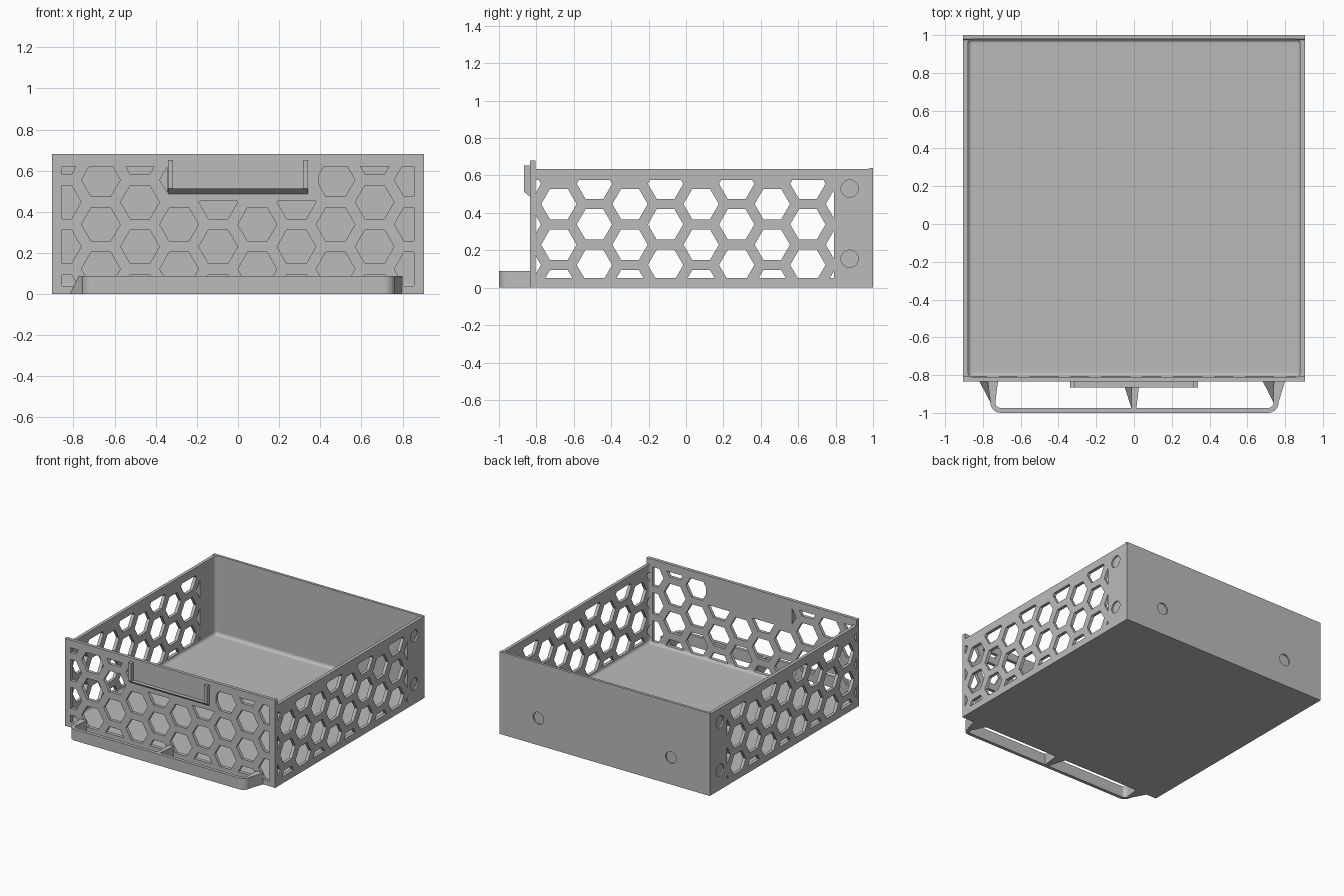
import bpy, bmesh, math
from mathutils import Vector

cube = bpy.data.objects.get("Cube")
if cube:
    bpy.data.objects.remove(cube, do_unlink=True)

grey = bpy.data.materials.new("plain_grey")
grey.use_nodes = True
grey.diffuse_color = (0.5, 0.5, 0.5, 1)
grey.node_tree.nodes["Principled BSDF"].inputs["Base Color"].default_value = (0.5, 0.5, 0.5, 1)


def finish(name, bm):
    bmesh.ops.recalc_face_normals(bm, faces=bm.faces)
    mesh = bpy.data.meshes.new(name)
    bm.to_mesh(mesh)
    bm.free()
    mesh.materials.append(grey)
    obj = bpy.data.objects.new(name, mesh)
    bpy.context.collection.objects.link(obj)
    return obj


def loft(bm, start, end):
    """Closed solid between two matching outlines."""
    a = [bm.verts.new(p) for p in start]
    b = [bm.verts.new(p) for p in end]
    bm.faces.new(a)
    bm.faces.new(b[::-1])
    for i in range(len(a)):
        j = (i + 1) % len(a)
        bm.faces.new((a[i], b[i], b[j], a[j]))


def extrude_x(bm, profile, x0, x1):
    loft(bm, [(x0, y, z) for y, z in profile], [(x1, y, z) for y, z in profile])


def extrude_y(bm, profile, y0, y1):
    loft(bm, [(x, y0, z) for x, z in profile], [(x, y1, z) for x, z in profile])


def clip(poly, axis, limit, sign):
    """Keep the part of a convex outline where sign * (p[axis] - limit) <= 0."""
    out = []
    for i, p in enumerate(poly):
        q = poly[(i + 1) % len(poly)]
        dp, dq = sign * (p[axis] - limit), sign * (q[axis] - limit)
        if dp <= 0:
            out.append(p)
        if dp * dq < 0:
            t = dp / (dp - dq)
            out.append((p[0] + t * (q[0] - p[0]), p[1] + t * (q[1] - p[1])))
    return out


def polygon(u, v, radius, sides):
    return [(u + radius * math.cos(math.tau * k / sides),
             v + radius * math.sin(math.tau * k / sides)) for k in range(sides)]


def honeycomb(first, low_start, lo, hi, bottom, top):
    """Staggered columns of hexagons trimmed to a rectangle."""
    cells = []
    for i in range(10):
        for k in range(4):
            z = 0.013 + 0.217 * k + (0 if (i % 2 == 0) == low_start else 0.1085)
            u = first + 0.1902 * i
            poly = polygon(u, z, 0.0945, 6)
            for axis, limit, sign in ((0, lo, -1), (0, hi, 1), (1, bottom, -1), (1, top, 1)):
                poly = clip(poly, axis, limit, sign)
            if len(poly) > 2:
                cells.append((u, z, poly))
    return cells


def cut(target, cutter):
    cutter.hide_render = True
    mod = target.modifiers.new("cut", "BOOLEAN")
    mod.operation = "DIFFERENCE"
    mod.solver = "EXACT"
    mod.object = cutter
    bpy.context.view_layer.objects.active = target
    bpy.ops.object.modifier_apply(modifier=mod.name)
    bpy.data.objects.remove(cutter, do_unlink=True)


# Drawer body with a taller front panel
bm = bmesh.new()
extrude_x(bm, [(-0.835, 0), (1, 0), (1, 0.64), (0.98, 0.64), (0.975, 0.635),
               (-0.805, 0.635), (-0.805, 0.68), (-0.835, 0.68)], -0.905, 0.905)
body = finish("drawer_body", bm)

# Inner cavity with rounded floor and corners
bm = bmesh.new()
bmesh.ops.create_cube(bm, size=1)
for v in bm.verts:
    v.co = Vector((v.co.x * 1.76, 0.085 + v.co.y * 1.79, 0.025 if v.co.z < 0 else 1))
edges = [e for e in bm.edges if min(v.co.z for v in e.verts) < 0.5]
bmesh.ops.bevel(bm, geom=edges, offset=0.025, segments=5, profile=0.5, affect="EDGES")
cut(body, finish("cavity_cutter", bm))

# Honeycomb openings in both side walls
for side in (-1, 1):
    bm = bmesh.new()
    for u, z, poly in honeycomb(-0.87, False, -0.805, 0.79, 0.053, 0.575):
        extrude_x(bm, poly, side * 0.86, side * 0.95)
    cut(body, finish("side_hole_cutter", bm))

# Honeycomb openings in the front, leaving a solid patch behind the label holder
bm = bmesh.new()
for u, z, poly in honeycomb(-0.857, True, -0.855, 0.855, 0.04, 0.62):
    if z > 0.5:
        pieces = [clip(poly, 0, -0.345, 1), clip(poly, 0, 0.395, -1)]
    elif abs(u) < 0.36:
        pieces = [clip(poly, 1, 0.452, 1)]
    else:
        pieces = [poly]
    for piece in pieces:
        if len(piece) > 2:
            extrude_y(bm, piece, -0.9, -0.79)
cut(body, finish("front_hole_cutter", bm))

# Shallow round recesses on the sides and back
bm = bmesh.new()
for side in (-1, 1):
    for z in (0.155, 0.53):
        extrude_x(bm, polygon(0.875, z, 0.046, 32), side * 0.893, side * 0.95)
    extrude_y(bm, polygon(side * 0.57, 0.21, 0.046, 32), 0.988, 1.05)
cut(body, finish("recess_cutter", bm))

# Label holder: two uprights and a wedge ledge
bm = bmesh.new()
for x in (-0.34, 0.315):
    extrude_x(bm, [(-0.83, 0.483), (-0.865, 0.512), (-0.865, 0.652), (-0.83, 0.652)], x, x + 0.025)
extrude_x(bm, [(-0.83, 0.483), (-0.865, 0.512), (-0.83, 0.512)], -0.32, 0.32)
finish("label_holder", bm)

# Pull rail with rounded ends
RAIL_TOP = 0.088


def rail_edge(radius):
    pts = []
    for cx, start in ((-0.705, 180), (0.71, 270)):
        for k in range(7):
            a = math.radians(start + 15 * k)
            pts.append((cx + radius * math.cos(a), -0.945 + radius * math.sin(a)))
    return pts


outline = rail_edge(0.055) + rail_edge(0.029)[::-1]
bm = bmesh.new()
loft(bm, [(x, y, 0) for x, y in outline], [(x, y, RAIL_TOP) for x, y in outline])
finish("pull_rail", bm)

# Flared supports joining the rail to the front panel
bm = bmesh.new()
for foot, shoulder, right, tip_left, tip_right, tip_y in (
        (-0.82, -0.775, -0.72, -0.76, -0.734, -0.945),
        (-0.06, -0.015, 0.03, -0.012, 0.012, -0.98),
        (0.68, 0.74, 0.80, 0.739, 0.765, -0.945)):
    tips = [(tip_right, tip_y), (tip_left, tip_y)]
    low = [(foot, -0.83), (right, -0.83)] + tips
    high = [(shoulder, -0.83), (right, -0.83)] + tips
    loft(bm, [(x, y, 0) for x, y in low], [(x, y, RAIL_TOP) for x, y in high])
finish("rail_supports", bm)
